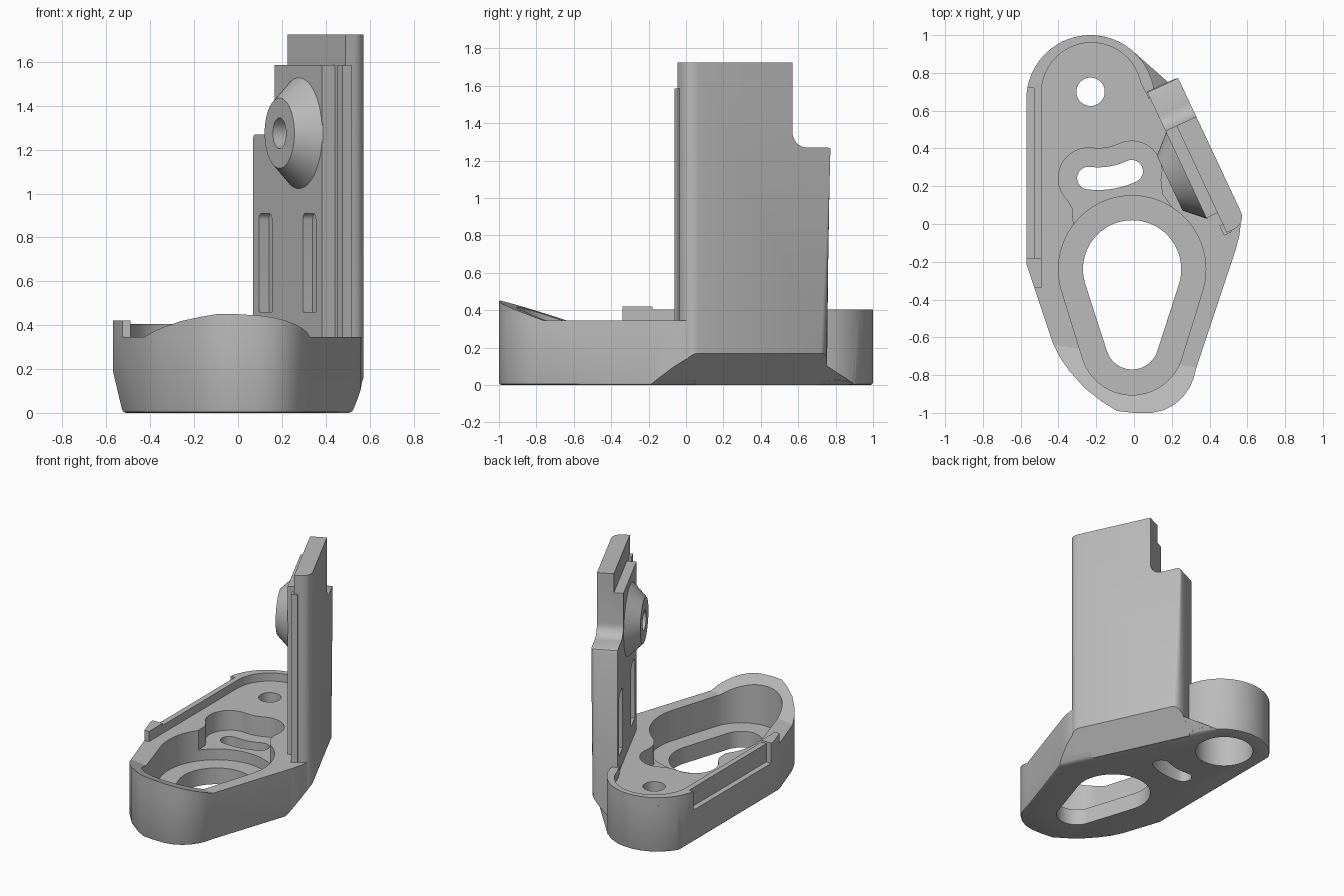
import bpy, bmesh
from math import sin, cos, radians
from mathutils import Matrix, Vector
from mathutils.geometry import convex_hull_2d

cube = bpy.data.objects.get("Cube")
if cube:
    bpy.data.objects.remove(cube)

grey = bpy.data.materials.new("plain grey")
grey.use_nodes = True
grey.diffuse_color = (0.5, 0.5, 0.5, 1)
grey.node_tree.nodes["Principled BSDF"].inputs["Base Color"].default_value = grey.diffuse_color

# Upright frame of the angled wall: local x along it, y up, z outward
OUT = Vector((0.905, 0.425, 0))
ALONG = Vector((-0.425, 0.905, 0))
UP = Vector((0, 0, 1))
WALL = Matrix((ALONG, UP, OUT)).transposed().to_4x4()
parts = []


def arc(cx, cy, r, a0, a1, n=24):
    return [(cx + r * cos(radians(a0 + (a1 - a0) * i / n)),
             cy + r * sin(radians(a0 + (a1 - a0) * i / n))) for i in range(n + 1)]


def circle(cx, cy, r, n=48):
    return arc(cx, cy, r, 0, 360, n)[:-1]


def rect(x0, x1, y0, y1):
    return [(x0, y0), (x1, y0), (x1, y1), (x0, y1)]


def hull(*circles):
    pts = [Vector(p) for c in circles for p in circle(*c, 72)]
    return [tuple(pts[i]) for i in convex_hull_2d(pts)]


def bent_slot(r):
    # Slot following a shallow arc, with round ends
    cx, cy, rad = -0.19, 0.66, 0.42
    a0, a1 = 263, 295
    x0, y0 = arc(cx, cy, rad, a0, a0, 1)[0]
    x1, y1 = arc(cx, cy, rad, a1, a1, 1)[0]
    return (arc(cx, cy, rad + r, a0, a1, 12) + arc(x1, y1, r, a1, a1 + 180, 16)[1:]
            + arc(cx, cy, rad - r, a1, a0, 12)[1:] + arc(x0, y0, r, a0 + 180, a0 + 360, 16)[1:-1])


def prism(pts, low, high):
    bm = bmesh.new()
    bottom = [bm.verts.new((x, y, low)) for x, y in pts]
    top = [bm.verts.new((x, y, high)) for x, y in pts]
    bm.faces.new(bottom)
    bm.faces.new(top)
    for i in range(len(pts)):
        j = (i + 1) % len(pts)
        bm.faces.new((bottom[i], bottom[j], top[j], top[i]))
    bmesh.ops.recalc_face_normals(bm, faces=bm.faces)
    return bm


def trim(bm, point, normal):
    # Remove everything on the normal side of a plane and close the opening
    res = bmesh.ops.bisect_plane(bm, geom=bm.verts[:] + bm.edges[:] + bm.faces[:], dist=1e-5,
                                 plane_co=point, plane_no=normal, clear_outer=True)
    edges = [e for e in res["geom_cut"] if isinstance(e, bmesh.types.BMEdge) and e.is_boundary]
    bmesh.ops.edgenet_fill(bm, edges=edges)
    bmesh.ops.recalc_face_normals(bm, faces=bm.faces)


def undercut(bm):
    # Slanted underside below the wall
    trim(bm, OUT * 0.39, OUT * 0.17 - UP * 0.15)


def make(name, bm, matrix=None):
    if matrix:
        bm.transform(matrix)
    mesh = bpy.data.meshes.new(name)
    bm.to_mesh(mesh)
    bm.free()
    mesh.materials.append(grey)
    obj = bpy.data.objects.new(name, mesh)
    bpy.context.collection.objects.link(obj)
    return obj


def finish(name, bm, cutters=(), matrix=None):
    obj = make(name, bm, matrix)
    tools = [make("cutter", c, matrix) for c in cutters]
    for tool in tools:
        tool.hide_render = True
        mod = obj.modifiers.new("cut", "BOOLEAN")
        mod.operation, mod.solver, mod.object = "DIFFERENCE", "EXACT", tool
    if tools:
        bpy.context.view_layer.update()
        dg = bpy.context.evaluated_depsgraph_get()
        mesh = bpy.data.meshes.new_from_object(obj.evaluated_get(dg))
        obj.modifiers.clear()
        obj.data = mesh
        for tool in tools:
            bpy.data.objects.remove(tool)
    parts.append(obj)


# Outline shared by the base and its front lip
FLOOR = 0.345
front = [(-0.57, -0.21), (-0.43, -0.63), (-0.39, -0.71), (-0.34, -0.78), (-0.26, -0.87),
         (-0.17, -0.94), (-0.09, -0.99), (0.0, -1.0), (0.095, -1.0), (0.16, -0.985),
         (0.216, -0.955), (0.26, -0.915), (0.295, -0.865), (0.315, -0.82), (0.33, -0.76),
         (0.54, -0.13), (0.558, -0.06)]
outline = (arc(-0.23, 0.66, 0.34, 8, 180, 32) + front
           + [(0.565, 0.0), (0.555, 0.06), (0.25, 0.69), (0.13, 0.715)])


def main_pocket():
    return prism(hull((-0.01, -0.24, 0.39), (-0.01, -0.63, 0.275)), 0.12, 1)


def side_recess():
    return prism(rect(-0.7, -0.53, -0.18, 0.72), 0.27, 1)


# Base with pockets and through holes
base = prism(outline, 0, FLOOR)
undercut(base)
trim(base, (-0.525, 0, 0), (-0.19, 0, -0.045))
rim_edges = [e for e in base.edges if all(v.co.z < 1e-4 for v in e.verts)]
bmesh.ops.bevel(base, geom=rim_edges, offset=0.015, segments=2, profile=0.5, affect="EDGES")
finish("base", base, [
    main_pocket(),
    prism(bent_slot(0.16), 0.2, 1),
    prism([(-0.37, 0.16), (-0.325, 0.08), (-0.32, -0.02), (0.22, 0.06), (0.15, 0.16), (0.14, 0.24)], 0.2, 1),
    prism(hull((-0.01, -0.24, 0.26), (-0.01, -0.63, 0.14)), -1, 1),
    prism(bent_slot(0.06), -1, 1),
    prism(circle(-0.23, 0.70, 0.075), -1, 1),
    prism(circle(-0.23, 0.70, 0.2), -1, 0.24),
    side_recess()])

# Sloping lip around the front of the main pocket
lip = prism(outline, FLOOR, 0.6)
trim(lip, (-0.42, -0.64, FLOOR + 0.0005), (0.058, 0.357, 1))
finish("front_lip", lip, [main_pocket()])

# Raised rim around the back and left edge, with its end block
rim = (arc(-0.23, 0.66, 0.34, 10, 180, 32) + [(-0.57, -0.18), (-0.49, -0.18)]
       + arc(-0.225, 0.695, 0.265, 180, 12, 32) + [(0.08, 0.66)])
finish("back_rim", prism(rim, FLOOR, 0.405), [side_recess()])
finish("rim_end_block", prism([(-0.57, -0.18), (-0.57, -0.21), (-0.527, -0.34),
                               (-0.49, -0.34), (-0.49, -0.18)], FLOOR, 0.42))


def wall_side(start, top):
    # Wall elevation with a rounded step down towards the back
    return ([(start, 0), (0.605, 0), (0.605, 1.25), (0.599, 1.264), (0.585, 1.27)]
            + arc(0.46, 1.355, 0.085, 270, 180, 8) + [(0.375, top), (start, top)])


# Outer wall layer with rounded upright corners
outer = prism(wall_side(-0.25, 1.725), 0.425, 0.54)
corners = [e for e in outer.edges if all(v.co.z > 0.53 for v in e.verts)
           and abs(e.verts[0].co.x - e.verts[1].co.x) < 1e-4
           and (e.verts[0].co.x < -0.2 or e.verts[0].co.x > 0.6)]
bmesh.ops.bevel(outer, geom=corners, offset=0.07, segments=6, profile=0.5, affect="EDGES")
outer.transform(WALL)
undercut(outer)
finish("outer_wall", outer)

# Inner wall layer with two upright grooves
inner = prism(wall_side(-0.135, 1.585), 0.36, 0.426)
inner.transform(WALL)
undercut(inner)
grooves = []
for t in (0.002, 0.473):
    groove = prism(arc(t + 0.04, 0.88, 0.03, 0, 90, 4) + arc(t - 0.04, 0.88, 0.03, 90, 180, 4)
                   + [(t - 0.07, 0.46), (t + 0.07, 0.46)], 0.3, 0.41)
    groove.transform(WALL)
    grooves.append(groove)
finish("inner_wall", inner, grooves)
finish("wall_edge_strip", prism(rect(-0.258, -0.2, 0.2, 1.585), 0.405, 0.45), matrix=WALL)

# Conical boss with a blind hole
boss = bmesh.new()
bmesh.ops.create_cone(boss, cap_ends=True, segments=64, radius1=0.16, radius2=0.255, depth=0.1,
                      matrix=Matrix.Translation((0.115, 1.275, 0.313)))
finish("conical_boss", boss, [prism(circle(0.115, 1.275, 0.07), 0.2, 0.35)], WALL)

bpy.ops.object.select_all(action="DESELECT")
for obj in parts:
    obj.select_set(True)
bpy.context.view_layer.objects.active = parts[0]
bpy.ops.object.shade_smooth_by_angle(angle=radians(32))
